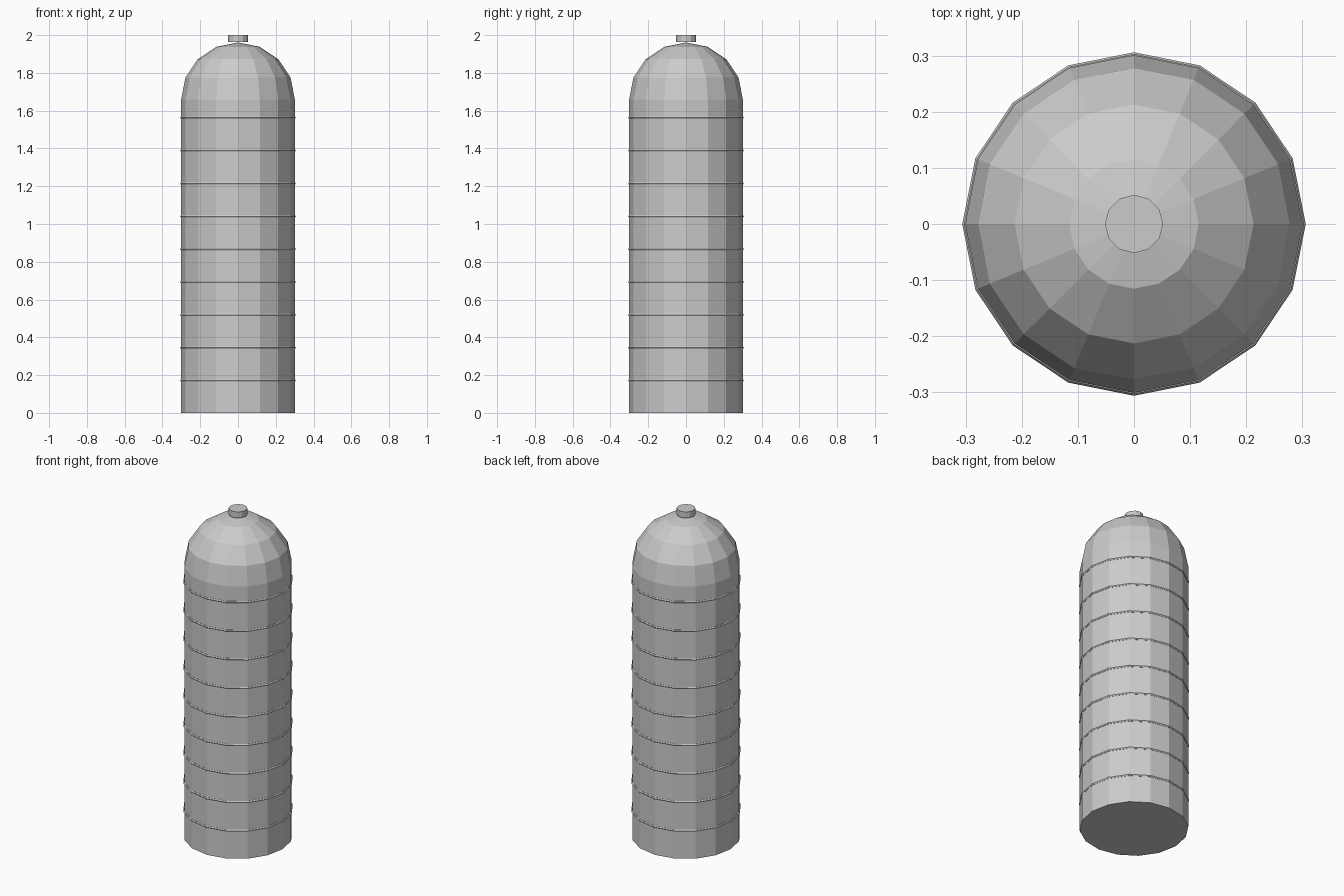
import bpy, bmesh, math

if "Cube" in bpy.data.objects:
    bpy.data.objects.remove(bpy.data.objects["Cube"])

SIDES = 16
RADIUS = 0.303 - 0.002
SHOULDER = 1.66


def lathe(name, profile, sides):
    """Revolve (radius, z) points around z; zero radius closes to a point."""
    bm = bmesh.new()
    rings = []
    for r, z in profile:
        if r == 0:
            rings.append([bm.verts.new((0, 0, z))] * sides)
        else:
            rings.append([bm.verts.new((r * math.cos(2 * math.pi * i / sides),
                                        r * math.sin(2 * math.pi * i / sides), z))
                          for i in range(sides)])
    for a, b in zip(rings, rings[1:]):
        for i in range(sides):
            j = (i + 1) % sides
            quad = list(dict.fromkeys((a[i], a[j], b[j], b[i])))
            bm.faces.new(quad)
    # flat cap on any open end
    for ring in (rings[0], rings[-1]):
        if ring[0] is not ring[1]:
            bm.faces.new(ring)
    bmesh.ops.recalc_face_normals(bm, faces=bm.faces)
    mesh = bpy.data.meshes.new(name)
    bm.to_mesh(mesh)
    bm.free()
    obj = bpy.data.objects.new(name, mesh)
    bpy.context.collection.objects.link(obj)
    return obj


def torus(name, z, major, minor, minor_sides=4):
    """Thin band wrapped around the body."""
    bm = bmesh.new()
    loops = []
    for i in range(SIDES):
        a = 2 * math.pi * i / SIDES
        loop = []
        for k in range(minor_sides):
            b = 2 * math.pi * k / minor_sides
            r = major + minor * math.cos(b)
            loop.append(bm.verts.new((r * math.cos(a), r * math.sin(a), z + minor * math.sin(b))))
        loops.append(loop)
    for i in range(SIDES):
        p, q = loops[i], loops[(i + 1) % SIDES]
        for k in range(minor_sides):
            m = (k + 1) % minor_sides
            bm.faces.new((p[k], q[k], q[m], p[m]))
    bmesh.ops.recalc_face_normals(bm, faces=bm.faces)
    mesh = bpy.data.meshes.new(name)
    bm.to_mesh(mesh)
    bm.free()
    obj = bpy.data.objects.new(name, mesh)
    bpy.context.collection.objects.link(obj)


# Tank body with domed top
dome = [(RADIUS * math.cos(math.pi * k / 8), SHOULDER + RADIUS * math.sin(math.pi * k / 8))
        for k in range(4)]
lathe("tank_body", [(RADIUS, 0)] + dome + [(0, SHOULDER + RADIUS)], SIDES)

# Top vent cap
lathe("vent_cap", [(0.052, 1.963), (0.052, 2.0)], 12)

# Nine evenly spaced bands
for n in range(9):
    torus(f"band_{n + 1}", 0.171 + 0.174 * n, 0.299, 0.007, 6)
